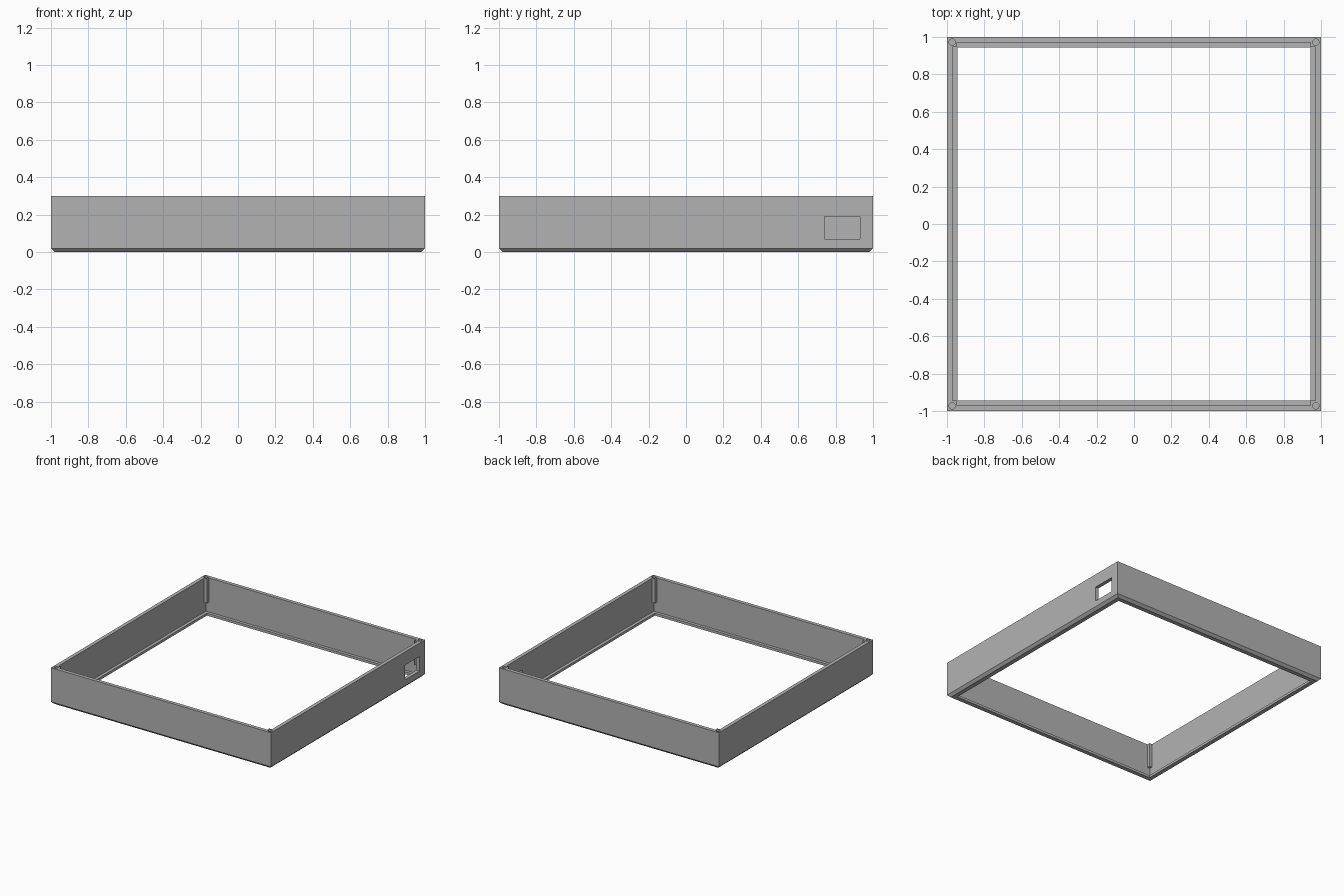
import bpy, bmesh
from mathutils import Matrix, Vector

if "Cube" in bpy.data.objects:
    bpy.data.objects.remove(bpy.data.objects["Cube"])

HEIGHT = 0.3
INNER = 0.97      # inside face of the wall
LIP = 0.945       # inside edge of the bottom lip

grey = bpy.data.materials.new("plain grey")
grey.use_nodes = True
colour = (0.45, 0.45, 0.45, 1)
grey.diffuse_color = colour
grey.node_tree.nodes["Principled BSDF"].inputs["Base Color"].default_value = colour


def finish(name, bm):
    bmesh.ops.recalc_face_normals(bm, faces=bm.faces)
    mesh = bpy.data.meshes.new(name)
    bm.to_mesh(mesh)
    bm.free()
    mesh.materials.append(grey)
    obj = bpy.data.objects.new(name, mesh)
    bpy.context.collection.objects.link(obj)
    return obj


def box(name, low, high):
    low, high = Vector(low), Vector(high)
    bm = bmesh.new()
    place = Matrix.Translation((low + high) / 2) @ Matrix.Diagonal((*(high - low), 1))
    bmesh.ops.create_cube(bm, size=1, matrix=place)
    return finish(name, bm)


def cylinder(name, x, y, low, high, radius):
    bm = bmesh.new()
    bmesh.ops.create_cone(bm, cap_ends=True, segments=24, radius1=radius, radius2=radius,
                          depth=high - low, matrix=Matrix.Translation((x, y, (low + high) / 2)))
    return finish(name, bm)


def combine(target, tool, operation):
    tool.hide_render = True
    mod = target.modifiers.new(tool.name, "BOOLEAN")
    mod.operation, mod.object, mod.solver = operation, tool, "EXACT"
    bpy.context.view_layer.objects.active = target
    bpy.ops.object.modifier_apply(modifier=mod.name)
    bpy.data.objects.remove(tool)


# Square frame: wall section with a bottom lip and chamfer, swept round four corners
section = [(1, HEIGHT), (1, 0.02), (0.98, 0), (LIP, 0),
           (LIP, 0.02), (INNER, 0.02), (INNER, HEIGHT)]
corners = [(1, 1), (-1, 1), (-1, -1), (1, -1)]
bm = bmesh.new()
rings = [[bm.verts.new((r * x, r * y, z)) for x, y in corners] for r, z in section]
for i, ring in enumerate(rings):
    after = rings[(i + 1) % len(rings)]
    for j in range(4):
        k = (j + 1) % 4
        bm.faces.new((ring[j], ring[k], after[k], after[j]))
frame = finish("frame", bm)

# Corner screw bosses, each with a round hole from the top
for x, y in corners:
    inner, outer = Vector((x, y)) * LIP, Vector((x, y)) * 0.985
    low = (min(inner.x, outer.x), min(inner.y, outer.y), 0.1)
    high = (max(inner.x, outer.x), max(inner.y, outer.y), HEIGHT)
    combine(frame, box("corner_boss", low, high), "UNION")
for x, y in corners:
    combine(frame, cylinder("screw_hole", x * 0.972, y * 0.972, 0.12, 0.35, 0.017), "DIFFERENCE")

# Rectangular port through the side wall
combine(frame, box("side_port", (0.955, 0.74, 0.07), (1.05, 0.93, 0.19)), "DIFFERENCE")
